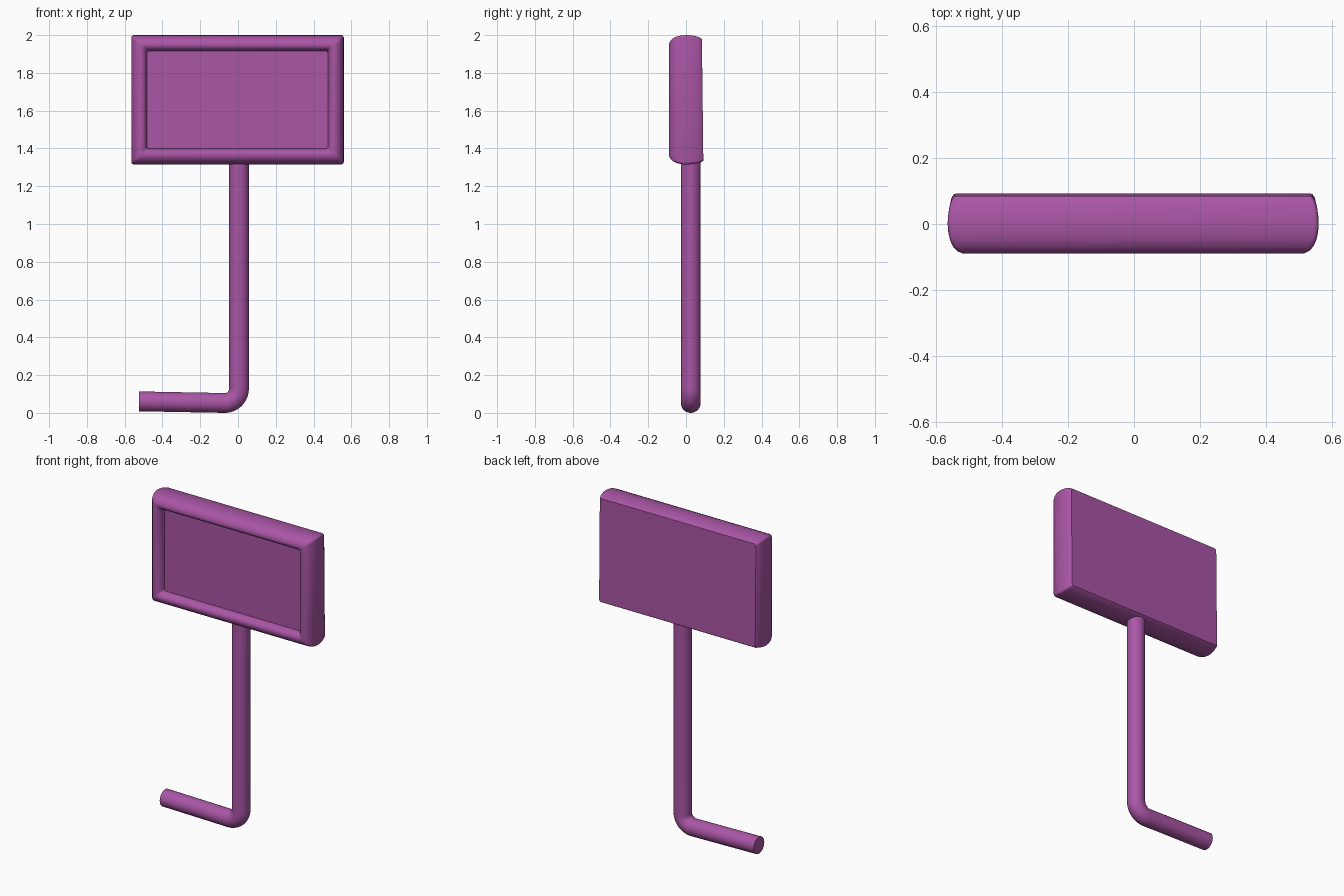
import bpy, bmesh, math

if "Cube" in bpy.data.objects:
    bpy.data.objects.remove(bpy.data.objects["Cube"])

purple = bpy.data.materials.new("purple")
purple.diffuse_color = (0.40, 0.092, 0.38, 1)
purple.use_nodes = True
purple.node_tree.nodes["Principled BSDF"].inputs["Base Color"].default_value = purple.diffuse_color


def finish(obj, name, angle=35):
    obj.name = name
    obj.data.materials.clear()
    obj.data.materials.append(purple)
    bpy.ops.object.select_all(action='DESELECT')
    obj.select_set(True)
    bpy.context.view_layer.objects.active = obj
    bpy.ops.object.shade_smooth_by_angle(angle=math.radians(angle))


def mesh_object(bm, name, angle=35):
    bmesh.ops.recalc_face_normals(bm, faces=bm.faces)
    mesh = bpy.data.meshes.new(name)
    bm.to_mesh(mesh)
    bm.free()
    obj = bpy.data.objects.new(name, mesh)
    bpy.context.collection.objects.link(obj)
    finish(obj, name, angle)


X0, X1, Z0, Z1 = -0.565, 0.56, 1.315, 2.0


def ring(bm, inset, y, radius=0.014, steps=4):
    """Rectangle with slightly rounded corners; the back leans a little."""
    verts = []
    cx, cz = (X0 + X1) / 2, (Z0 + Z1) / 2
    hx = (X1 - X0) / 2 - inset - radius
    hz = (Z1 - Z0) / 2 - inset - radius
    for q, (sx, sz) in enumerate(((1, 1), (-1, 1), (-1, -1), (1, -1))):
        for i in range(steps + 1):
            a = math.pi / 2 * (q + i / steps)
            x = cx + sx * hx + radius * math.cos(a)
            z = cz + sz * hz + radius * math.sin(a)
            lean = 0.008 * (z - Z0) / (Z1 - Z0) if y > 0.06 else 0
            verts.append(bm.verts.new((x, y - lean, z)))
    return verts


# Panel: padded frame profile (inset, y) from the back edge round to the screen
profile = [(0.020, 0.092), (0.012, 0.080), (0.005, 0.050), (0.001, 0.022),
           (0.000, 0.000), (0.002, -0.025), (0.007, -0.048), (0.016, -0.068),
           (0.029, -0.082), (0.044, -0.089), (0.056, -0.090), (0.068, -0.084),
           (0.077, -0.072), (0.083, -0.055), (0.084, -0.045)]
bm = bmesh.new()
rings = [ring(bm, i, y) for i, y in profile]
for a, b in zip(rings, rings[1:]):
    n = len(a)
    for k in range(n):
        bm.faces.new((a[k], a[(k + 1) % n], b[(k + 1) % n], b[k]))
bm.faces.new(rings[0])
bm.faces.new(rings[-1])
mesh_object(bm, "sign_panel")

# Pole: round tube along the foot, round the bend and up into the panel
R, BEND, PY = 0.0525, 0.075, 0.025
cx, cz = 0.005 - BEND, 0.0525 + BEND
path = [(-0.525, 0.061, 0.0)]
for i in range(13):
    a = math.pi / 2 * i / 12
    path.append((cx + BEND * math.sin(a), cz - BEND * math.cos(a), a))
path.append((0.005, 1.37, math.pi / 2))
bm = bmesh.new()
rings = []
SIDES = 32
for x, z, a in path:
    loop = []
    for k in range(SIDES):
        t = 2 * math.pi * k / SIDES
        u, v = R * math.cos(t), R * math.sin(t)
        loop.append(bm.verts.new((x - u * math.sin(a), PY + v, z + u * math.cos(a))))
    rings.append(loop)
for a, b in zip(rings, rings[1:]):
    for k in range(SIDES):
        bm.faces.new((a[k], a[(k + 1) % SIDES], b[(k + 1) % SIDES], b[k]))
bm.faces.new(rings[0])
bm.faces.new(rings[-1])
mesh_object(bm, "bent_pole")
